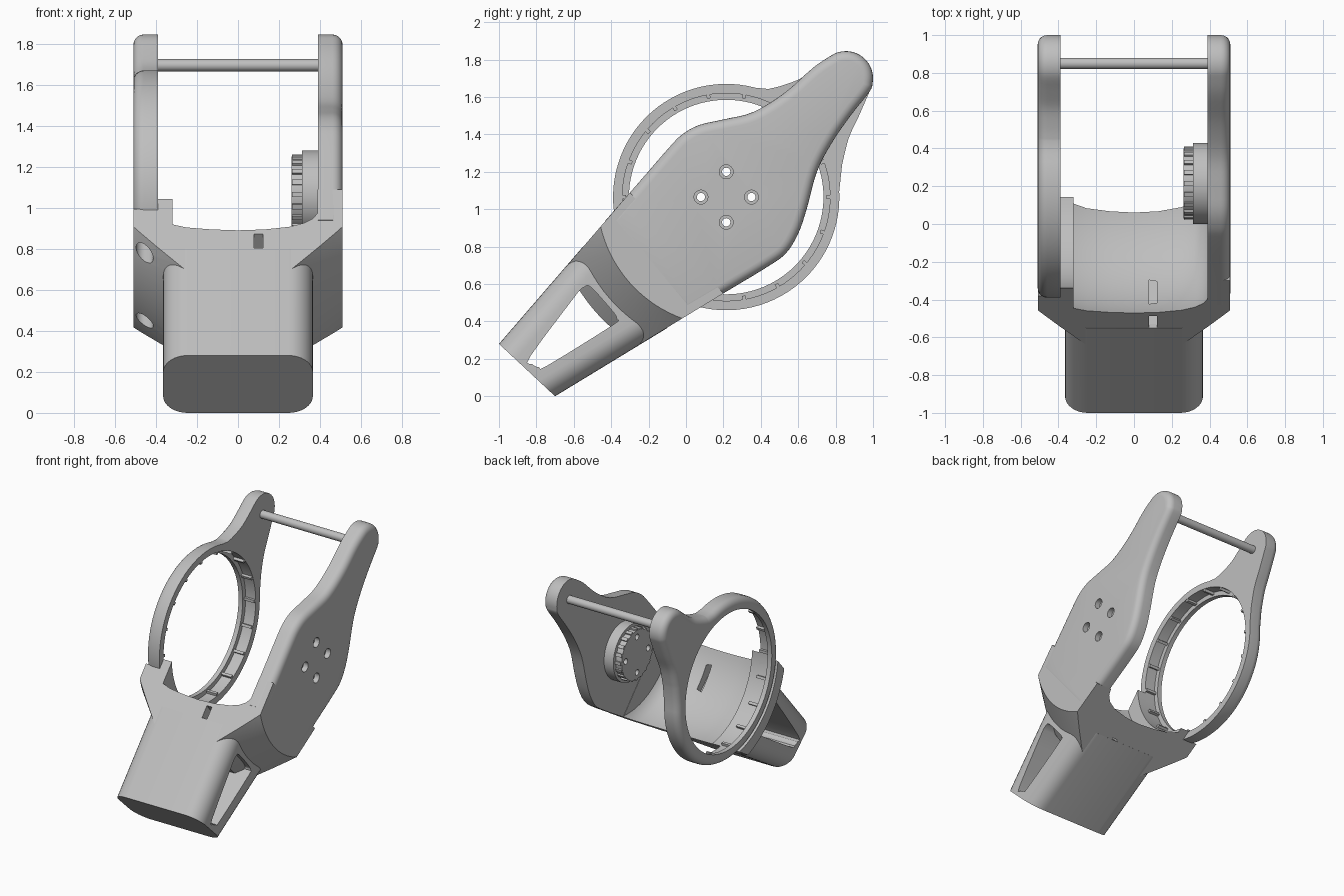
import bpy, bmesh, math
from mathutils import Vector, Matrix

cube = bpy.data.objects.get("Cube")
if cube:
    bpy.data.objects.remove(cube, do_unlink=True)

grey = bpy.data.materials.new("light_grey")
grey.use_nodes = True
grey.diffuse_color = (0.52, 0.52, 0.52, 1)
grey.node_tree.nodes["Principled BSDF"].inputs["Base Color"].default_value = (0.52, 0.52, 0.52, 1)

AXIS = Vector((0, 0.215, 1.065))     # ring and hub centre
PIVOT = Vector((0, 0.855, 1.7))      # arm tip centre
TIP_R = 0.145


def finish(bm, name):
    bmesh.ops.recalc_face_normals(bm, faces=bm.faces)
    mesh = bpy.data.meshes.new(name)
    bm.to_mesh(mesh)
    bm.free()
    mesh.materials.append(grey)
    ob = bpy.data.objects.new(name, mesh)
    bpy.context.collection.objects.link(ob)
    return ob


def loft(rings, name, rim=0.0):
    """Join equal loops of points, cap both ends, optionally round the last rim."""
    bm = bmesh.new()
    loops = [[bm.verts.new(p) for p in ring] for ring in rings]
    n = len(loops[0])
    for a, b in zip(loops, loops[1:]):
        for i in range(n):
            j = (i + 1) % n
            bm.faces.new((a[i], a[j], b[j], b[i]))
    bm.faces.new(loops[0])
    cap = bm.faces.new(loops[-1])
    bmesh.ops.recalc_face_normals(bm, faces=bm.faces)
    if rim:
        bmesh.ops.bevel(bm, geom=list(cap.edges), offset=rim, segments=5,
                        profile=0.5, affect='EDGES', clamp_overlap=False)
    return finish(bm, name)


def prism(name, pts, x0, x1, rim=0.0):
    return loft([[(x, y, z) for y, z in pts] for x in (x0, x1)], name, rim)


def arc(c, r, a0, a1, n):
    return [(c.y + r * math.cos(math.radians(a0 + (a1 - a0) * i / n)),
             c.z + r * math.sin(math.radians(a0 + (a1 - a0) * i / n))) for i in range(n + 1)]


def lathe(name, profile, c=AXIS, n=96):
    """Solid of revolution about a line parallel to x; profile is (x, radius)."""
    return loft([[(x, y, z) for y, z in arc(c, r, 0, 360 - 360 / n, n - 1)]
                 for x, r in profile], name)


def spline(pts, steps=5):
    p = [Vector(q) for q in [pts[0]] + pts + [pts[-1]]]
    out = []
    for a, b, c, d in zip(p, p[1:], p[2:], p[3:]):
        for i in range(steps):
            t = i / steps
            v = 0.5 * (2 * b + (c - a) * t + (2 * a - 5 * b + 4 * c - d) * t * t
                       + (3 * b - a - 3 * c + d) * t ** 3)
            out.append((v.x, v.y))
    return out + [tuple(pts[-1])]


def boolean(ob, cutter, op='DIFFERENCE'):
    mod = ob.modifiers.new("cut", 'BOOLEAN')
    mod.operation, mod.solver, mod.object = op, 'EXACT', cutter
    bpy.context.view_layer.objects.active = ob
    bpy.ops.object.modifier_apply(modifier=mod.name)
    bpy.data.objects.remove(cutter, do_unlink=True)


def ribs(name, count, radius, x0, x1, height, width):
    bm = bmesh.new()
    for i in range(count):
        m = (Matrix.Translation(AXIS + Vector(((x0 + x1) / 2, 0, 0)))
             @ Matrix.Rotation(2 * math.pi * i / count, 4, 'X')
             @ Matrix.Translation((0, radius, 0))
             @ Matrix.Diagonal((x1 - x0, height, width, 1)))
        bmesh.ops.create_cube(bm, size=1, matrix=m)
    return finish(bm, name)


# Tapered handle with rounded section
def handle_section(p, q, half=0.365, r=0.12):
    p, q = Vector(p), Vector(q)
    length, d = (q - p).length, (q - p).normalized()
    pts = []
    for k, (sx, far) in enumerate(((1, 1), (-1, 1), (-1, 0), (1, 0))):
        for i in range(9):
            a = math.radians(90 * k + 90 * i / 8)
            t = (length - r if far else r) + r * math.sin(a)
            v = p + d * t
            pts.append((sx * (half - r) + r * math.cos(a), v.x, v.y))
    return pts


handle = loft([handle_section((-1, 0.28), (-0.7, 0)),
               handle_section((-0.55, 0.801), (-0.1, 0.365))], "handle")

# Triangular window through the handle
window = [(-0.57, 0.565), (-0.54, 0.586), (-0.505, 0.58), (-0.385, 0.445), (-0.372, 0.41),
          (-0.39, 0.382), (-0.74, 0.165), (-0.785, 0.155), (-0.822, 0.172), (-0.832, 0.215)]
boolean(handle, prism("window_cutter", spline(window + window[:1], 3)[:-1], -0.6, 0.6))

# Flared body: fan-shaped slab trimmed by a double cone
body = prism("body", [(-0.9, 0.394), (-0.3, 1.0885), (0.2, 0.55), (-0.6, 0.063)], -0.56, 0.56)
boolean(body, lathe("cone", [(-0.509, 0.69), (-0.255, 0.93), (0.255, 0.93), (0.509, 0.69)]),
        'INTERSECT')

# Barrel-shaped hollow between the side walls, then the seat for the ring
hollow = [(-0.32, 0.617), (-0.25, 0.634), (-0.13, 0.645), (0, 0.65), (0.13, 0.645),
          (0.25, 0.63), (0.32, 0.61), (0.365, 0.585), (0.388, 0.555)]
boolean(body, lathe("hollow_cutter", hollow, Vector((0, 0.14, 1.11))))
boolean(body, lathe("bearing_cutter", [(-0.395, 0.555), (-0.3, 0.555)]))
boolean(body, lathe("seat_cutter", [(-0.6, 0.6), (-0.39, 0.6)]))

# Strap slot across the body
bm = bmesh.new()
bmesh.ops.create_cube(bm, size=1, matrix=Matrix.Translation((0.1, -0.32, 0.59))
                      @ Matrix.Rotation(math.radians(-51.5), 4, 'X')
                      @ Matrix.Diagonal((0.042, 1.2, 0.09, 1)))
boolean(body, finish(bm, "slot_cutter"))

# Screw holes in the flare beside the ring
for y, z in ((-0.468, 0.78), (-0.197, 0.45)):
    bm = bmesh.new()
    bmesh.ops.create_cone(bm, cap_ends=True, segments=24, radius1=0.042, radius2=0.042, depth=0.26,
                          matrix=Matrix.Translation((-0.455, y, z))
                          @ Matrix.Rotation(math.radians(-49), 4, 'X'))
    boolean(body, finish(bm, "screw_cutter"))

# Solid side plate
tip = arc(PIVOT, TIP_R, 125, -30, 8)
outline = [(-0.43, 0.94), (-0.25, 1.146), (-0.09, 1.33), (-0.02, 1.4), (0.07, 1.45), (0.2, 1.48),
           (0.36, 1.52), (0.53, 1.625), (0.68, 1.757)] + tip + [
           (0.88, 1.5), (0.78, 1.355), (0.7, 1.2), (0.645, 1.0), (0.6, 0.87), (0.535, 0.765),
           (0.44, 0.695), (0.25, 0.58), (0.0, 0.432)]
side_plate = prism("side_plate", spline(outline, 4), 0.39, 0.51, 0.05)

# Ring arm with the same tip
outline = arc(AXIS, 0.605, 75, 363, 72) + spline(
    [(0.835, 1.24), (0.87, 1.38), (0.925, 1.5)] + tip[::-1]
    + [(0.7, 1.762), (0.61, 1.698), (0.51, 1.66), (0.44, 1.643)], 4)
ring_arm = prism("ring_arm", outline, -0.39, -0.51, 0.05)
boolean(ring_arm, lathe("ring_hole", [(-0.6, 0.52), (-0.3, 0.52)]))
boolean(ring_arm, lathe("ring_groove", [(-0.475, 0.555), (-0.3, 0.555)]))
ring_ribs = ribs("ring_ribs", 18, 0.548, -0.478, -0.392, 0.025, 0.02)

# Stepped hub and its teeth
hub = lathe("hub", [(0.262, 0.185), (0.312, 0.185), (0.312, 0.215), (0.395, 0.215)])
hub_teeth = ribs("hub_teeth", 20, 0.185, 0.264, 0.313, 0.02, 0.025)

# Four countersunk holes through plate and hub
for i in range(4):
    a = i * math.pi / 2
    c = AXIS + Vector((0, math.cos(a), math.sin(a))) * 0.135
    for part in (side_plate, hub):
        boolean(part, lathe("bolt_cutter", [(0.2, 0.022), (0.47, 0.022), (0.47, 0.037),
                                            (0.6, 0.037)], c, 24))

# Cross rod between the arm tips
rod = lathe("cross_rod", [(-0.4, 0.03), (0.4, 0.03)], Vector((0, 0.85, 1.695)), 32)

# Smooth shading with sharp edges kept
bpy.ops.object.select_all(action='DESELECT')
for ob in (handle, body, side_plate, ring_arm, hub, rod):
    ob.select_set(True)
    bpy.context.view_layer.objects.active = ob
bpy.ops.object.shade_smooth_by_angle(angle=math.radians(30))
